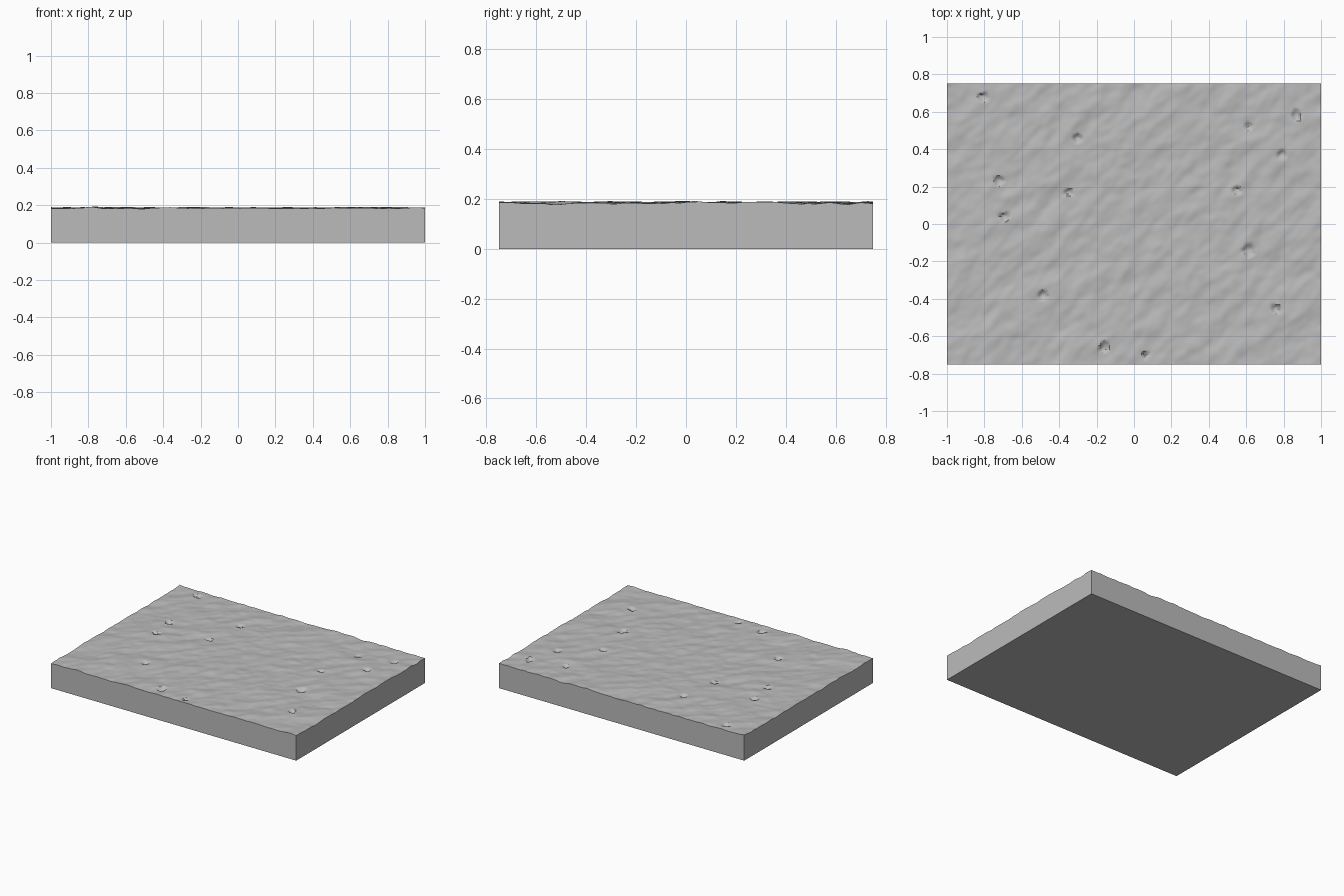
import bpy
import bmesh
import math
from mathutils import Vector, noise

cube = bpy.data.objects.get("Cube")
if cube:
    bpy.data.objects.remove(cube, do_unlink=True)

WIDTH, DEPTH, LEVEL = 2.0, 1.5, 0.184
COLS, ROWS = 200, 150

# Small ragged pits: x, y, radius
PITS = [(-0.81, 0.68, 0.03), (-0.30, 0.46, 0.022), (-0.72, 0.23, 0.028),
        (-0.35, 0.17, 0.02), (-0.69, 0.04, 0.028), (-0.49, -0.38, 0.022),
        (-0.16, -0.66, 0.028), (0.06, -0.70, 0.02), (0.76, -0.45, 0.025),
        (0.61, -0.14, 0.033), (0.55, 0.18, 0.022), (0.79, 0.37, 0.024),
        (0.87, 0.58, 0.03), (0.61, 0.52, 0.02)]

# Single stone colour
stone = bpy.data.materials.new("grey stone")
stone.use_nodes = True
grey = (0.5, 0.5, 0.5, 1.0)
stone.diffuse_color = grey
stone.node_tree.nodes["Principled BSDF"].inputs["Base Color"].default_value = grey


def surface_height(x, y):
    """Rough stone height with ripples running along the diagonal."""
    along = (x + y) * math.sqrt(0.5)
    across = (y - x) * math.sqrt(0.5)
    z = LEVEL
    z += 0.007 * noise.noise(Vector((along * 3, across * 5, 1)))
    z += 0.007 * noise.noise(Vector((along * 7, across * 14, 4)))
    z += 0.0025 * noise.noise(Vector((along * 18, across * 26, 8)))
    for px, py, radius in PITS:
        ragged = radius * (1 + 0.6 * noise.noise(Vector((x * 40, y * 40, px))))
        reach = math.hypot(x - px, y - py) / ragged
        if reach < 1:
            z -= 0.018 * (1 - reach ** 3)
    return z


# Rough top surface
bm = bmesh.new()
bmesh.ops.create_grid(bm, x_segments=COLS, y_segments=ROWS, size=1)
for v in bm.verts:
    v.co.x *= WIDTH / 2
    v.co.y *= DEPTH / 2
    v.co.z = surface_height(v.co.x, v.co.y)

# Straight walls down to the flat base
rim = [e for e in bm.edges if e.is_boundary]
skirt = bmesh.ops.extrude_edge_only(bm, edges=rim)["geom"]
for v in skirt:
    if isinstance(v, bmesh.types.BMVert):
        v.co.z = 0
bmesh.ops.contextual_create(bm, geom=[e for e in bm.edges if e.is_boundary])
bmesh.ops.recalc_face_normals(bm, faces=bm.faces)

mesh = bpy.data.meshes.new("stone_slab")
bm.to_mesh(mesh)
bm.free()
mesh.materials.append(stone)
slab = bpy.data.objects.new("stone_slab", mesh)
bpy.context.collection.objects.link(slab)

# Soft top, crisp outer edges
bpy.ops.object.select_all(action="DESELECT")
slab.select_set(True)
bpy.context.view_layer.objects.active = slab
bpy.ops.object.shade_smooth_by_angle(angle=math.radians(40))
